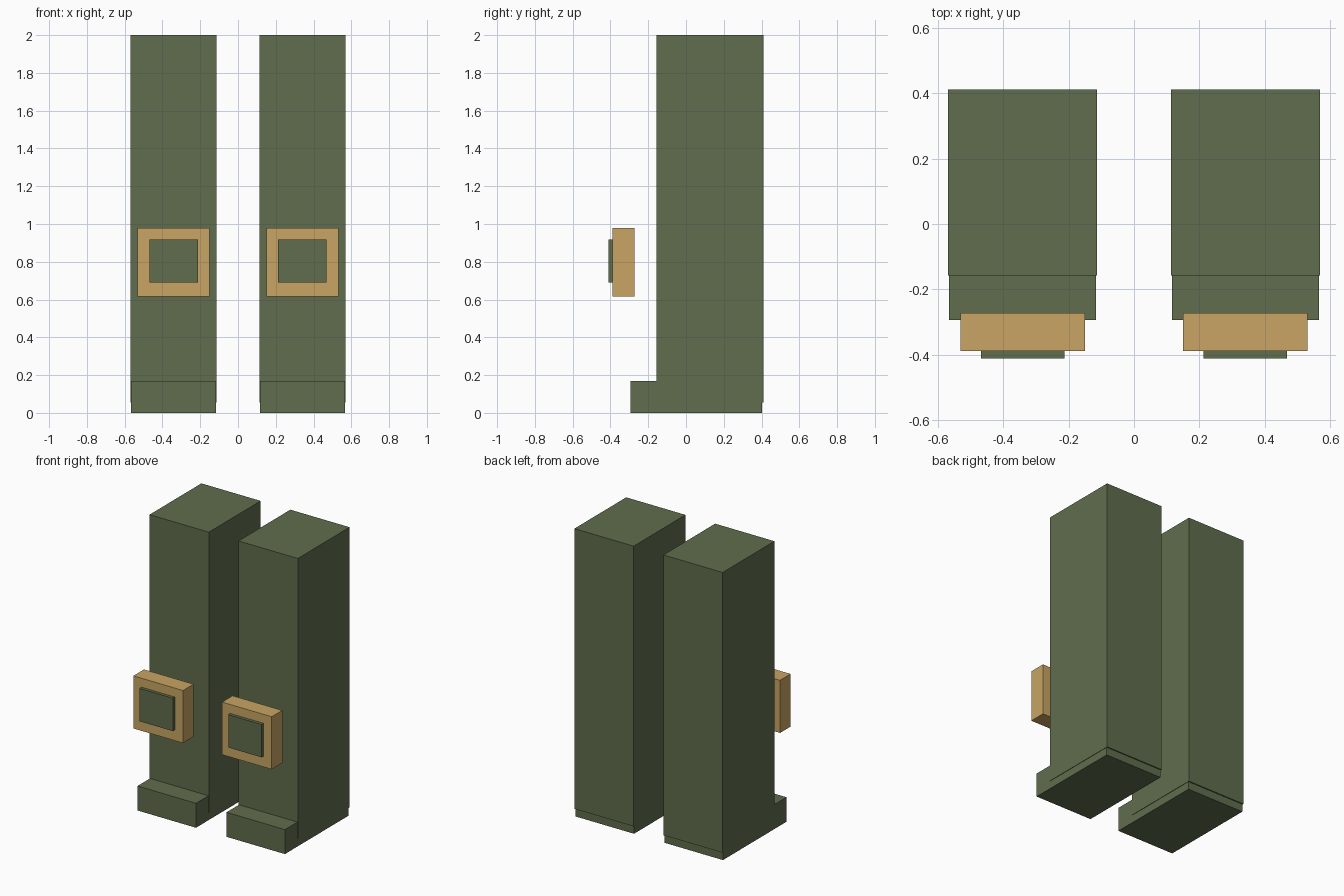
import bpy
from mathutils import Vector

cube = bpy.data.objects.get("Cube")
if cube:
    bpy.data.objects.remove(cube, do_unlink=True)


def make_material(name, color):
    mat = bpy.data.materials.new(name)
    mat.use_nodes = True
    mat.diffuse_color = color
    mat.node_tree.nodes["Principled BSDF"].inputs["Base Color"].default_value = color
    return mat


olive = make_material("olive green", (0.115, 0.153, 0.075, 1))
tan = make_material("tan gold", (0.58, 0.376, 0.127, 1))


def box(name, low, high, mat, side):
    """Box between two corners, mirrored to the right when side is -1."""
    low, high = Vector(low), Vector(high)
    center = (low + high) / 2
    center.x *= side
    bpy.ops.mesh.primitive_cube_add(size=1, location=center)
    obj = bpy.context.object
    obj.name = name
    obj.scale = high - low
    bpy.ops.object.transform_apply(location=False, rotation=False, scale=True)
    obj.data.materials.append(mat)
    return obj


for label, side in (("left", 1), ("right", -1)):
    # Tall leg and the slightly narrower foot beneath it
    box(label + "_leg", (0.114, -0.157, 0.055), (0.569, 0.411, 2), olive, side)
    box(label + "_foot", (0.117, -0.294, 0), (0.566, 0.403, 0.17), olive, side)
    # Knee pad floating ahead of the leg, with a raised centre plate
    box(label + "_knee_pad", (0.15, -0.389, 0.615), (0.531, -0.273, 0.98), tan, side)
    box(label + "_knee_plate", (0.213, -0.411, 0.69), (0.468, -0.38, 0.918), olive, side)
